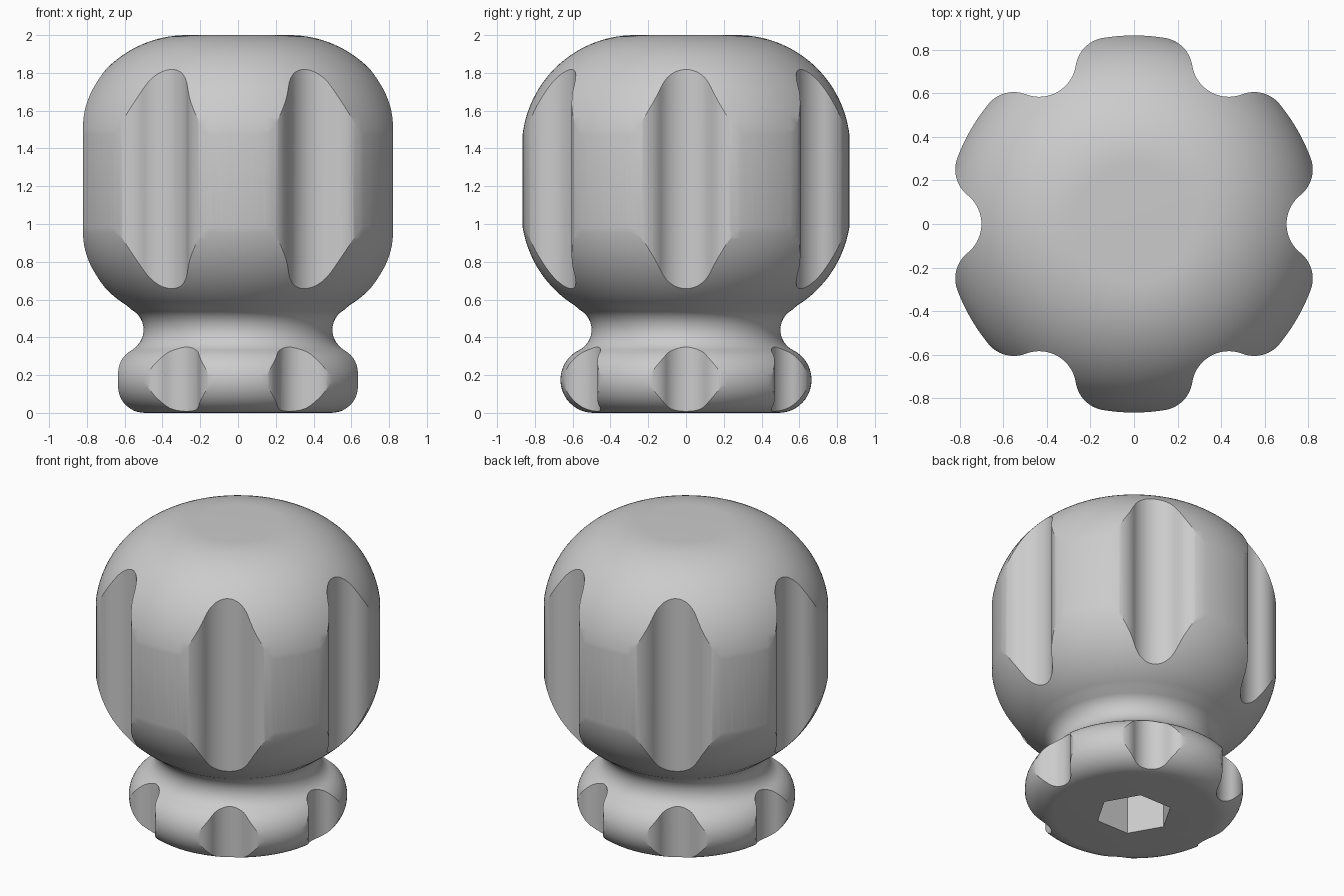
import bpy, bmesh, math
from math import sin, cos, pi, radians, atan2

if "Cube" in bpy.data.objects:
    bpy.data.objects.remove(bpy.data.objects["Cube"], do_unlink=True)

grey = bpy.data.materials.new("plain_grey")
grey.use_nodes = True
colour = (0.6, 0.6, 0.6, 1)
grey.diffuse_color = colour
grey.node_tree.nodes["Principled BSDF"].inputs["Base Color"].default_value = colour


def arc(cx, cy, r, a0, a1, n):
    """Points on an arc, angles in radians."""
    return [(cx + r * cos(a0 + (a1 - a0) * i / n),
             cy + r * sin(a0 + (a1 - a0) * i / n)) for i in range(n + 1)]


def loft(name, loops):
    """Closed solid from matching loops stacked upwards, capped at both ends."""
    bm = bmesh.new()
    rings = [[bm.verts.new(p) for p in loop] for loop in loops]
    for a, b in zip(rings, rings[1:]):
        for i in range(len(a)):
            j = (i + 1) % len(a)
            bm.faces.new((a[i], a[j], b[j], b[i]))
    bm.faces.new(rings[0][::-1])
    bm.faces.new(rings[-1])
    mesh = bpy.data.meshes.new(name)
    bm.to_mesh(mesh)
    bm.free()
    mesh.materials.append(grey)
    obj = bpy.data.objects.new(name, mesh)
    bpy.context.collection.objects.link(obj)
    return obj


def cut(target, tool, operation):
    tool.hide_render = True
    mod = target.modifiers.new(operation, "BOOLEAN")
    mod.operation, mod.solver, mod.object = operation, "EXACT", tool
    bpy.context.view_layer.objects.active = target
    bpy.ops.object.modifier_apply(modifier=mod.name)
    bpy.data.objects.remove(tool, do_unlink=True)


# Turned profile: base bead, neck cove, rounded grip (radius, height)
bead, cove, ball = (0.49, 0.175), (0.62, 0.44), (0.27, 1.08)
top_z = 1.4
up_bead = atan2(cove[1] - bead[1], cove[0] - bead[0])
up_cove = atan2(ball[1] - cove[1], ball[0] - cove[0])
profile = arc(*bead, 0.175, -pi / 2, up_bead, 20)
profile += arc(*cove, 0.12, up_bead + pi, up_cove, 16)[1:]
profile += arc(*ball, 0.603, up_cove - pi, 0, 20)[1:]
profile += arc(ball[0], top_z, 0.6, 0, pi / 2, 28)
SEG = 120
knob = loft("knob", [[(r * cos(2 * pi * (i + 0.5) / SEG), r * sin(2 * pi * (i + 0.5) / SEG), z)
                      for i in range(SEG)] for r, z in profile])

# Six-lobed outline: scooped flute, rounded shoulder, outer arc
RIM, FLUTE = 0.865, 0.17
sx, sy, sr = 0.67, 0.25, 0.15
hollow = 0.70 + FLUTE
touch = atan2(sy, sx - hollow)
tip = atan2(sy, sx)
half = arc(hollow, 0, FLUTE, pi, touch, 10)
half += arc(sx, sy, sr, touch - pi, tip, 14)[1:]
half += arc(0, 0, RIM, tip, radians(30), 5)[1:]
sector = [(x, -y) for x, y in half[:0:-1]] + half[:-1]
outline = []
for k in range(6):
    c, s = cos(k * pi / 3), sin(k * pi / 3)
    outline += [(x * c - y * s, x * s + y * c) for x, y in sector]

# Fluting for base and grip, stepped inside the neck
steps = [(0.775, -0.1), (0.775, 0.44), (1, 0.44), (1, 2.1)]
fluting = loft("fluting_cutter", [[(x * k, y * k, z) for x, y in outline] for k, z in steps])
cut(knob, fluting, "INTERSECT")

# Hexagonal socket in the underside
hexagon = arc(0, 0, 0.235, 0, 2 * pi, 6)[:-1]
socket = loft("socket_cutter", [[(x, y, z) for x, y in hexagon] for z in (-0.1, 0.6)])
cut(knob, socket, "DIFFERENCE")

bpy.ops.object.select_all(action="DESELECT")
knob.select_set(True)
bpy.context.view_layer.objects.active = knob
bpy.ops.object.shade_smooth_by_angle(angle=radians(25))
